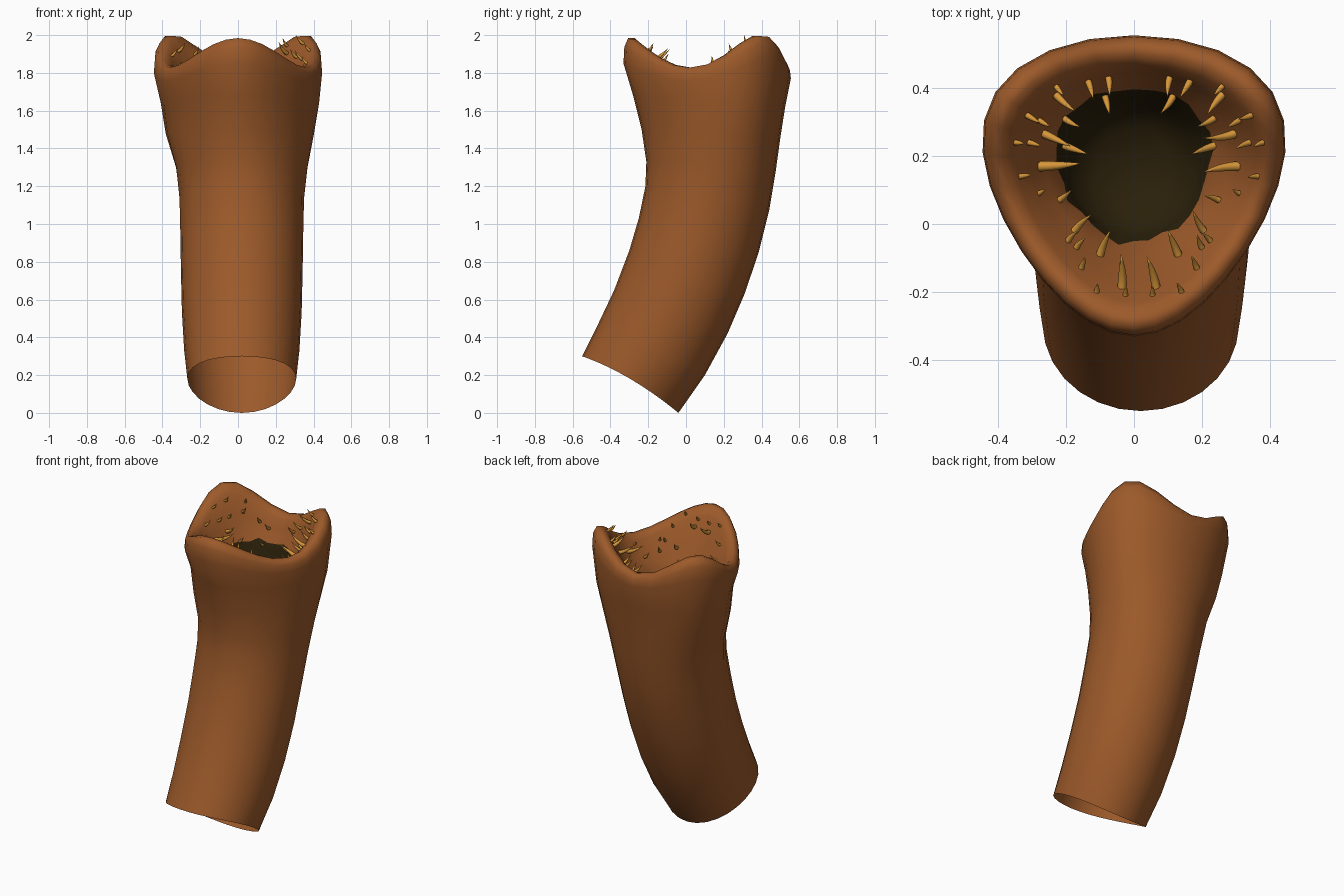
import bpy, bmesh, math, random
from mathutils import Vector
from mathutils.bvhtree import BVHTree

random.seed(4)
cube = bpy.data.objects.get("Cube")
if cube:
    bpy.data.objects.remove(cube)

SEGMENTS = 28


def material(name, colour):
    mat = bpy.data.materials.new(name)
    mat.use_nodes = True
    mat.diffuse_color = (*colour, 1)
    mat.node_tree.nodes["Principled BSDF"].inputs["Base Color"].default_value = (*colour, 1)
    return mat


brown = material("brown skin", (0.332, 0.101, 0.023))
dark = material("dark throat", (0.023, 0.014, 0.003))
gold = material("golden teeth", (0.68, 0.31, 0.042))


def finish(bm, name, materials):
    mesh = bpy.data.meshes.new(name)
    bm.to_mesh(mesh)
    bm.free()
    obj = bpy.data.objects.new(name, mesh)
    bpy.context.collection.objects.link(obj)
    for mat in materials:
        mesh.materials.append(mat)
    for face in mesh.polygons:
        face.use_smooth = True
    return obj


def ring_point(front, back, half_width, pinch, angle, centre_x=0.0, wave=0.0, lift=0.0):
    """Point on a slice; angle 0 is the front, pinch makes it three-lobed."""
    middle = (Vector(front) + Vector(back)) / 2
    arm = (Vector(front) - Vector(back)) / 2
    turned = angle - pinch * math.sin(angle)
    y, z = middle + arm * math.cos(angle)
    z += wave * math.cos(3 * turned) + lift * math.sin(angle) ** 2
    return Vector((centre_x + half_width * math.sin(turned), y, z))


def funnel_point(row, angle):
    scale, z, wave, centre_y, pinch, tilt = row
    depth = 0.443 * scale
    return ring_point((centre_y - depth, z - tilt), (centre_y + depth, z + tilt),
                      0.447 * scale, pinch, angle, 0.0, wave)


# Curved trunk slices: front y, z, back y, z, half width, pinch
TRUNK = [
    (-.55, .30, -.04, 0, .288, 0),
    (-.47, .46, .10, .20, .305, 0),
    (-.38, .65, .22, .42, .317, 0),
    (-.30, .86, .31, .63, .322, 0),
    (-.25, 1.03, .385, .85, .325, 0),
    (-.215, 1.2, .44, 1.07, .33, .05),
    (-.21, 1.33, .475, 1.28, .35, .12),
    (-.235, 1.5, .50, 1.46, .392, .2),
    (-.28, 1.68, .525, 1.62, .42, .28),
]
# Lip and funnel slices: scale, z, wave, centre y, pinch, tilt
LIP = [
    (1, 1.81, .05, .112, .32, .01),
    (.99, 1.875, .072, .112, .32, .01),
    (.945, 1.912, .082, .112, .32, .01),
    (.87, 1.912, .082, .114, .32, .01),
    (.79, 1.872, .07, .12, .3, .012),
    (.69, 1.785, .045, .14, .25, .02),
    (.6, 1.715, .02, .16, .2, .03),
    (.51, 1.65, 0, .17, .15, .045),
]
# Dark throat slices
THROAT = [
    (.47, 1.6, 0, .17, .1, .04),
    (.41, 1.53, 0, .17, 0, .02),
    (.25, 1.46, 0, .17, 0, 0),
]

# Body: one skin from the open lower end, over the lip and down the throat
bm = bmesh.new()
angles = [2 * math.pi * i / SEGMENTS for i in range(SEGMENTS)]
rings = []
for i, (fy, fz, by, bz, half, pinch) in enumerate(TRUNK):
    offset = 0.02 if fz < 1.4 else 0.01
    rings.append([bm.verts.new(ring_point((fy, fz), (by, bz), half, pinch, a, offset,
                                          lift=0.03 if i == 0 else 0)) for a in angles])
for row in LIP + THROAT:
    rings.append([bm.verts.new(funnel_point(row, a)) for a in angles])

# Ragged edge where the skin meets the throat
first_dark = len(TRUNK) + len(LIP) - 1
for vert in rings[first_dark]:
    grow = random.uniform(0.95, 1.05)
    vert.co.x *= grow
    vert.co.y = 0.17 + (vert.co.y - 0.17) * grow
    vert.co.z += random.uniform(-0.015, 0.015)

for level, (lower, upper) in enumerate(zip(rings, rings[1:])):
    for i in range(SEGMENTS):
        j = (i + 1) % SEGMENTS
        face = bm.faces.new((lower[i], lower[j], upper[j], upper[i]))
        face.material_index = int(level >= first_dark)
bm.faces.new(rings[-1]).material_index = 1
surface = BVHTree.FromBMesh(bm)
finish(bm, "worm_body", [brown, dark])


# Teeth: bent horns that lean inward and curl up by the given rise
def add_tooth(bm, base, inward, length, rise):
    up = Vector((0, 0, 1))
    side = inward.cross(up)
    radius = 0.006 + 0.075 * length
    bend = random.uniform(-0.25, 0.25)
    previous = None
    sides, steps = 6, 5

    def spine(s):
        return base + length * (inward * (s - 0.05) + up * rise * s ** 1.5 + side * bend * s * s)

    for step in range(steps):
        s = step / steps
        width = radius * (1 - s ** 2)
        tangent = (spine(s + 0.05) - spine(s)).normalized()
        over = side.cross(tangent).normalized()
        loop = []
        for n in range(sides):
            a = 2 * math.pi * n / sides
            loop.append(bm.verts.new(spine(s) + width * (side * math.cos(a) + over * math.sin(a))))
        if previous:
            for n in range(sides):
                m = (n + 1) % sides
                bm.faces.new((previous[n], previous[m], loop[m], loop[n]))
        previous = loop
    tip = bm.verts.new(spine(1))
    for n in range(sides):
        bm.faces.new((previous[n], previous[(n + 1) % sides], tip))


# Tooth roots on one side: x, y, length
TEETH = [
    (.05, -.185, .1), (.04, -.21, .03), (.125, -.2, .03), (.17, -.13, .04),
    (.115, -.09, .09), (.185, -.07, .04), (.21, -.05, .04), (.19, -.02, .07),
    (.235, .07, .05), (.295, .09, .025), (.29, .17, .12), (.35, .14, .035),
    (.365, .24, .035), (.325, .24, .045), (.28, .265, .1), (.22, .23, .07),
    (.295, .305, .045), (.33, .32, .045), (.245, .38, .085), (.22, .31, .06),
    (.245, .405, .035), (.15, .42, .055), (.09, .43, .06), (.1, .375, .06),
]
bm = bmesh.new()
for x, y, length in TEETH:
    for sign in (1, -1):
        above = Vector((0.015 + sign * x, y, 3))
        base = surface.ray_cast(above, Vector((0, 0, -1)))[0]
        inward = Vector((-0.8 * base.x, 0.17 - base.y, 0)).normalized()
        add_tooth(bm, base, inward, length * random.uniform(0.9, 1.1), 1.4 - 7 * length)
bmesh.ops.recalc_face_normals(bm, faces=bm.faces)
finish(bm, "teeth", [gold])
